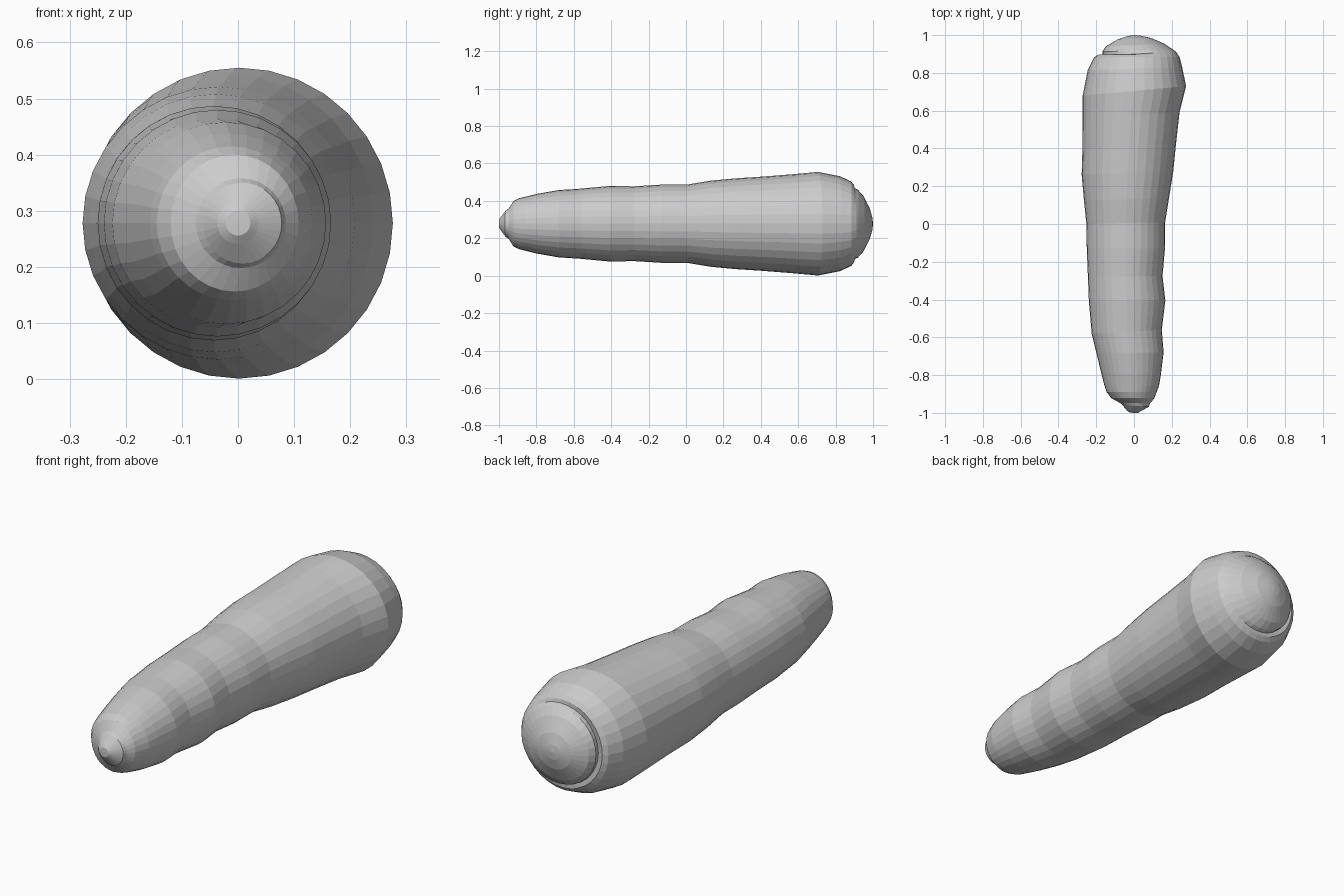
import bpy, bmesh, math

SIDES = 32
ZC = 0.278

# Cross-sections from tip to crown: left x, left y, right x, right y, vertical radius
rings = [
    (-0.022, -0.998, 0.022, -1.000, 0.022),
    (-0.037, -0.988, 0.037, -0.990, 0.037),
    (-0.062, -0.958, 0.078, -0.968, 0.072),
    (-0.075, -0.947, 0.085, -0.950, 0.080),
    (-0.120, -0.922, 0.108, -0.922, 0.122),
    (-0.145, -0.890, 0.120, -0.890, 0.137),
    (-0.157, -0.855, 0.133, -0.855, 0.145),
    (-0.173, -0.790, 0.142, -0.800, 0.160),
    (-0.200, -0.680, 0.157, -0.680, 0.180),
    (-0.224, -0.580, 0.147, -0.560, 0.187),
    (-0.239, -0.410, 0.166, -0.405, 0.202),
    (-0.244, -0.280, 0.151, -0.275, 0.200),
    (-0.250, -0.130, 0.164, -0.130, 0.209),
    (-0.252, 0.000, 0.165, 0.010, 0.209),
    (-0.265, 0.125, 0.185, 0.135, 0.230),
    (-0.277, 0.260, 0.208, 0.280, 0.243),
    (-0.273, 0.400, 0.222, 0.420, 0.252),
    (-0.272, 0.560, 0.241, 0.590, 0.265),
    (-0.272, 0.680, 0.276, 0.730, 0.277),
    (-0.245, 0.815, 0.255, 0.830, 0.254),
    (-0.212, 0.882, 0.241, 0.885, 0.226),
    (-0.190, 0.896, 0.230, 0.900, 0.207),
    (-0.165, 0.890, 0.222, 0.912, 0.190),
    (-0.168, 0.912, 0.205, 0.925, 0.182),
    (-0.150, 0.940, 0.160, 0.955, 0.150),
    (-0.085, 0.978, 0.090, 0.985, 0.085),
    (-0.035, 0.995, 0.035, 0.997, 0.035),
]

# Loft the tapered root body through the tilted rings
bm = bmesh.new()
loops = []
for xl, yl, xr, yr, r in rings:
    loop = []
    for i in range(SIDES):
        a = 2 * math.pi * i / SIDES
        t = (1 + math.cos(a)) / 2
        loop.append(bm.verts.new((xl + (xr - xl) * t,
                                  yl + (yr - yl) * t,
                                  ZC + r * math.sin(a))))
    loops.append(loop)
for p, q in zip(loops, loops[1:]):
    for i in range(SIDES):
        j = (i + 1) % SIDES
        bm.faces.new((p[i], p[j], q[j], q[i]))

# Close the thin tip and the rounded crown
for loop, y in ((loops[0], -1.0), (loops[-1], 1.0)):
    pole = bm.verts.new((0, y, ZC))
    for i in range(SIDES):
        bm.faces.new((loop[i], loop[(i + 1) % SIDES], pole))
bmesh.ops.recalc_face_normals(bm, faces=bm.faces)

mesh = bpy.data.meshes.new("root_body")
bm.to_mesh(mesh)
bm.free()
body = bpy.data.objects.new("root_body", mesh)
bpy.context.collection.objects.link(body)
